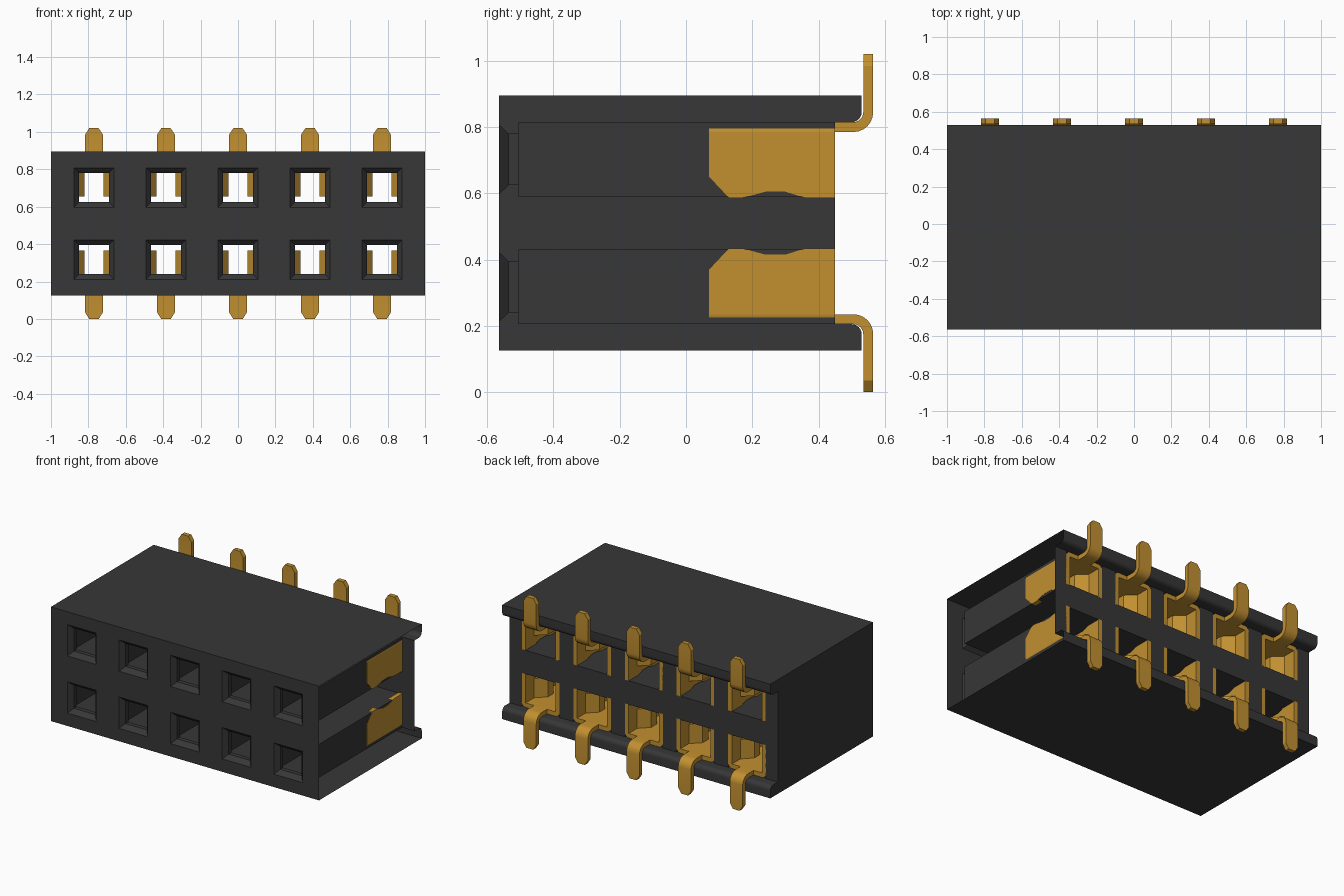
import bpy, bmesh, math
from mathutils import Vector

if "Cube" in bpy.data.objects:
    bpy.data.objects.remove(bpy.data.objects["Cube"], do_unlink=True)

MID = 0.51                                  # mirror height between the two rows
COLUMNS = [-0.77, -0.385, 0.0, 0.385, 0.77]
HALF = 0.14                                 # half width of a pocket
ROW_Z = 0.7025                              # centre height of the upper pockets


def material(name, rgb, rough):
    m = bpy.data.materials.new(name)
    m.use_nodes = True
    m.diffuse_color = (*rgb, 1)
    b = m.node_tree.nodes["Principled BSDF"]
    b.inputs["Base Color"].default_value = (*rgb, 1)
    b.inputs["Roughness"].default_value = rough
    return m


BLACK = material("black plastic", (0.038, 0.038, 0.038), 0.6)
GOLD = material("gold metal", (0.54, 0.28, 0.03), 0.5)


def arc(cx, cy, r, a0, a1, n=6):
    return [(cx + r * math.cos(math.radians(a0 + (a1 - a0) * i / n)),
             cy + r * math.sin(math.radians(a0 + (a1 - a0) * i / n))) for i in range(n + 1)]


def prism(bm, pts, axis, lo, hi):
    """Extrude a 2D outline along one axis; the outline uses the other two axes in order."""
    def place(p, d):
        c = list(p)
        c.insert(axis, d)
        return bm.verts.new(c)
    a = [place(p, lo) for p in pts]
    b = [place(p, hi) for p in pts]
    bm.faces.new(a)
    bm.faces.new(b[::-1])
    for i in range(len(a)):
        j = (i + 1) % len(a)
        bm.faces.new((a[j], a[i], b[i], b[j]))


def finish(bm, name, mat):
    bmesh.ops.recalc_face_normals(bm, faces=bm.faces)
    me = bpy.data.meshes.new(name)
    bm.to_mesh(me)
    bm.free()
    me.materials.append(mat)
    ob = bpy.data.objects.new(name, me)
    bpy.context.collection.objects.link(ob)
    return ob


def activate(ob):
    bpy.ops.object.select_all(action='DESELECT')
    ob.select_set(True)
    bpy.context.view_layer.objects.active = ob


# Housing: side outline with a rounded lip above and below the recessed back
upper = [(0.45, 0.815)] + arc(0.50, 0.845, 0.03, -90, 0) + [(0.53, 0.895), (-0.565, 0.895)]
lower = [(y, 2 * MID - z) for y, z in reversed(upper)]
bm = bmesh.new()
prism(bm, upper + lower, 0, -1, 1)
housing = finish(bm, "housing", BLACK)

# Pocket cutters: funnel mouth, short throat, wide chamber open at the back
SECTIONS = [(-0.575, 0.116, 0.115), (-0.535, 0.08, 0.0775), (-0.505, 0.08, 0.0775),
            (-0.505, HALF, 0.1125), (0.47, HALF, 0.1125)]
bm = bmesh.new()
for x in COLUMNS:
    for zc in (ROW_Z, 2 * MID - ROW_Z):
        rings = [[bm.verts.new((x + sx * w, y, zc + sz * h))
                  for sx, sz in ((-1, -1), (1, -1), (1, 1), (-1, 1))] for y, w, h in SECTIONS]
        bm.faces.new(rings[0])
        bm.faces.new(rings[-1][::-1])
        for r, s in zip(rings, rings[1:]):
            for i in range(4):
                j = (i + 1) % 4
                bm.faces.new((r[j], r[i], s[i], s[j]))
cutter = finish(bm, "pocket_cutter", BLACK)
cutter.hide_render = True

activate(housing)
mod = housing.modifiers.new("pockets", 'BOOLEAN')
mod.operation = 'DIFFERENCE'
mod.solver = 'EXACT'
mod.object = cutter
bpy.ops.object.modifier_apply(modifier=mod.name)
bpy.data.objects.remove(cutter, do_unlink=True)

# The +x end of the shell is open
bm = bmesh.new()
bm.from_mesh(housing.data)
ends = [f for f in bm.faces if all(v.co.x > 0.999 for v in f.verts)]
bmesh.ops.delete(bm, geom=ends, context='FACES_ONLY')
bm.to_mesh(housing.data)
bm.free()
bpy.ops.object.shade_smooth_by_angle(angle=math.radians(30))


def contact(name, x, flip):
    bm = bmesh.new()
    w, t = HALF + 0.002, 0.03
    # Bridge with rounded corners
    right = arc(w - t, 0.785, t, 0, 90)
    outline = right + [(-a, b) for a, b in reversed(right)] + [(t - w, 0.785), (w - t, 0.785)]
    prism(bm, outline, 1, 0.07, 0.45)
    # Side plates with a clipped front corner and a shallow notch
    plate = [(0.07, 0.785), (0.07, 0.65), (0.13, 0.586), (0.17, 0.586), (0.24, 0.605),
             (0.30, 0.605), (0.36, 0.586), (0.45, 0.586), (0.45, 0.785)]
    for s in (-1, 1):
        prism(bm, plate, 0, s * w, s * (w - t))
        # Inward spring bump
        bump = [(s * (w - t), 0.17), (s * 0.05, 0.24), (s * 0.05, 0.30), (s * (w - t), 0.36)]
        prism(bm, bump, 2, 0.655, 0.785)
    # Tail: straight run, bend, upright leg
    tail = ([(0.44, 0.815)] + arc(0.505, 0.845, 0.03, -90, 0) + [(0.535, 0.985), (0.565, 0.985)]
            + arc(0.505, 0.845, 0.06, 0, -90) + [(0.44, 0.785)])
    prism(bm, tail, 0, -0.048, 0.048)
    tip = [(-0.048, 0.985), (0.048, 0.985), (0.025, 1.02), (-0.025, 1.02)]
    prism(bm, tip, 1, 0.535, 0.565)
    for v in bm.verts:
        v.co = Vector((v.co.x + x, v.co.y, 2 * MID - v.co.z if flip else v.co.z))
    ob = finish(bm, name, GOLD)
    activate(ob)
    bpy.ops.object.shade_smooth_by_angle(angle=math.radians(30))


# Two mirrored rows of contacts
for i, cx in enumerate(COLUMNS):
    contact(f"upper_contact_{i + 1}", cx, False)
    contact(f"lower_contact_{i + 1}", cx, True)
